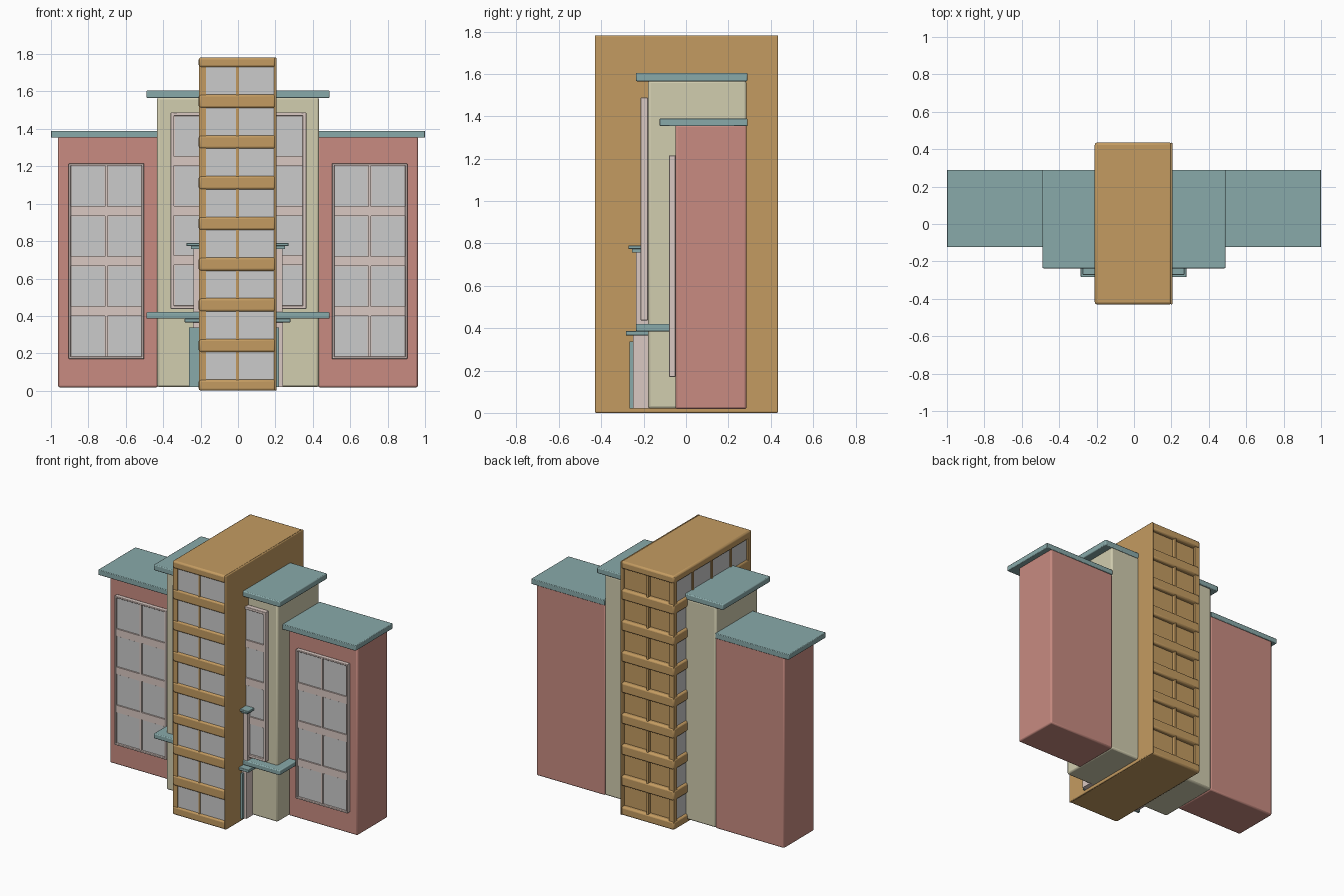
import bpy

if "Cube" in bpy.data.objects:
    bpy.data.objects.remove(bpy.data.objects["Cube"])

def material(name, rgb):
    m = bpy.data.materials.new(name)
    m.diffuse_color = (*rgb, 1)
    m.use_nodes = True
    m.node_tree.nodes["Principled BSDF"].inputs["Base Color"].default_value = m.diffuse_color
    return m

TAN = material("tan", (0.55, 0.33, 0.12))
RED = material("red", (0.58, 0.26, 0.22))
CREAM = material("cream", (0.64, 0.61, 0.43))
TEAL = material("teal", (0.25, 0.40, 0.40))
PINK = material("pink", (0.70, 0.58, 0.54))

def box(name, x, y, z, mat=None, bevel=0.0):
    """Box from (min, max) ranges, with optional rounded edges."""
    bpy.ops.mesh.primitive_cube_add(size=1)
    o = bpy.context.object
    o.name = name
    r = (x, y, z)
    for v in o.data.vertices:
        v.co = [a + (b - a) * (c + 0.5) for (a, b), c in zip(r, v.co)]
    if mat:
        o.data.materials.append(mat)
    if bevel:
        b = o.modifiers.new("bevel", 'BEVEL')
        b.width, b.segments = bevel, 2
        bpy.ops.object.shade_smooth_by_angle()
    return o

def mirrored(name, x, y, z, mat=None, bevel=0.0):
    """A right-hand part and its left-hand copy."""
    box(name + "_right", x, y, z, mat, bevel)
    box(name + "_left", (-x[1], -x[0]), y, z, mat, bevel)

# Tower: core inset behind the floor bands, flush on the right side
X0, X1, Y0, Y1, H = -0.21, 0.205, -0.43, 0.435, 1.782
PITCH, WIN = 0.2177, 0.145
box("tower_core", (X0 + 0.03, X1), (Y0 + 0.03, Y1 - 0.03), (0.006, H - 0.004), TAN)
box("tower_right_wall", (X1 - 0.012, X1 + 0.001), (Y0, Y1), (0, H), TAN, 0.006)
for i in range(9):
    lo = 0 if i == 0 else 0.06 + (i - 1) * PITCH + WIN
    hi = H if i == 8 else 0.06 + i * PITCH
    box("tower_floor_band", (X0, X1 - 0.003), (Y0, Y1), (lo, hi), TAN, 0.012)

# Tower mullions on the front, back and left faces
zr = (0.01, H - 0.01)
for px in (X0 + 0.009, (X0 + X1) / 2):
    box("tower_front_mullion", (px - 0.007, px + 0.007), (Y0 + 0.004, Y0 + 0.04), zr, TAN)
    box("tower_back_mullion", (px - 0.007, px + 0.007), (Y1 - 0.04, Y1 - 0.004), zr, TAN)
for k in range(5):
    py = Y0 + 0.011 + k * (Y1 - Y0 - 0.022) / 4
    box("tower_left_mullion", (X0 + 0.004, X0 + 0.04), (py - 0.007, py + 0.007), zr, TAN)

# Tower window panes on the front and left faces
for i in range(8):
    z = 0.06 + i * PITCH
    zw = (z - 0.003, z + WIN + 0.003)
    for a, b in ((-0.197, -0.008), (0.002, 0.195)):
        box("tower_front_pane", (a, b), (Y0 + 0.010, Y0 + 0.032), zw)
    for k in range(4):
        s = (Y1 - Y0 - 0.022) / 4
        y = Y0 + 0.011 + k * s
        box("tower_left_pane", (X0 + 0.012, X0 + 0.032), (y + 0.005, y + s - 0.005), zw)

# Central block with roof slab and lower ledge
box("central_block", (-0.433, 0.433), (-0.18, 0.285), (0.02, 1.57), CREAM, 0.012)
box("central_roof", (-0.49, 0.49), (-0.237, 0.29), (1.565, 1.605), TEAL, 0.006)
box("central_ledge", (-0.49, 0.49), (-0.237, 0.28), (0.385, 0.42), TEAL, 0.006)

# Side wings with roof slabs
mirrored("wing", (0.428, 0.962), (-0.05, 0.286), (0.018, 1.36), RED, 0.01)
mirrored("wing_roof", (0.43, 1.0), (-0.124, 0.29), (1.353, 1.39), TEAL, 0.004)

def window(name, x, z, y, thick, cols, border, bar, gap):
    """Grid window: raised border and bars over set-back panes."""
    front = y - thick
    x0, x1 = x
    z0, z1 = z
    box(name + "_backing", (x0 + 0.004, x1 - 0.004), (front + 0.014, y + 0.01),
        (z0 + 0.004, z1 - 0.004), PINK)
    for a, b in ((x0, x0 + border), (x1 - border, x1)):
        box(name + "_side", (a, b), (front, y), z, PINK, 0.003)
    for a, b in ((z0, z0 + border), (z1 - border, z1)):
        box(name + "_rail", x, (front, y), (a, b), PINK, 0.003)
    w = (x1 - x0 - 2 * border - (cols - 1) * bar) / cols
    h = (z1 - z0 - 2 * border - 3 * gap) / 4
    for i in range(1, cols):
        c = x0 + border + i * (w + bar)
        box(name + "_mullion", (c - bar, c), (front + 0.003, y), (z0 + border, z1 - border), PINK)
    for j in range(4):
        pz = z0 + border + j * (h + gap)
        if j:
            box(name + "_crossbar", (x0 + border, x1 - border), (front + 0.004, y), (pz - gap, pz), PINK)
        for i in range(cols):
            px = x0 + border + i * (w + bar)
            box(name + "_pane", (px + 0.004, px + w - 0.004), (front + 0.009, y),
                (pz + 0.003, pz + h - 0.003))

# Windows
window("wing_window_right", (0.503, 0.905), (0.17, 1.215), -0.05, 0.03, 2, 0.012, 0.014, 0.05)
window("wing_window_left", (-0.905, -0.503), (0.17, 1.215), -0.05, 0.03, 2, 0.012, 0.014, 0.05)
window("central_window", (-0.36, 0.365), (0.437, 1.488), -0.18, 0.035, 4, 0.019, 0.014, 0.05)

# Middle canopy and its frame
box("middle_frame", (-0.237, 0.237), (-0.235, -0.18), (0.42, 0.765), PINK)
box("middle_canopy_lower", (-0.25, 0.25), (-0.255, -0.18), (0.758, 0.774), TEAL)
box("middle_canopy_upper", (-0.275, 0.27), (-0.272, -0.18), (0.774, 0.79), TEAL, 0.003)

# Entrance with door panel and canopy
box("entrance_frame", (-0.24, 0.24), (-0.25, -0.17), (0.02, 0.37), PINK)
box("entrance_door", (-0.262, 0.22), (-0.267, -0.25), (0.02, 0.338), TEAL)
box("entrance_canopy", (-0.285, 0.28), (-0.284, -0.17), (0.366, 0.386), TEAL, 0.003)
